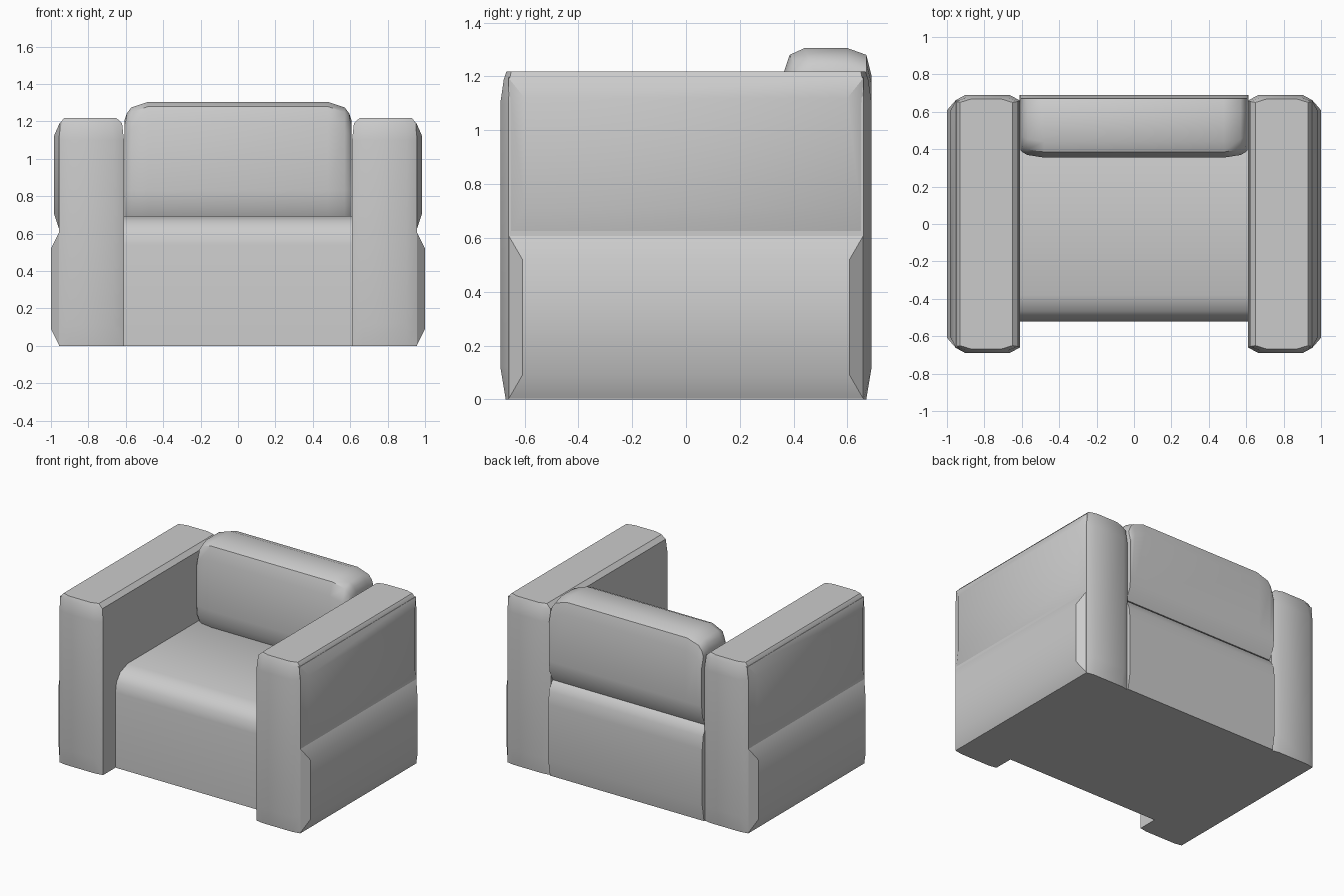
import bpy, bmesh, math

if "Cube" in bpy.data.objects:
    bpy.data.objects.remove(bpy.data.objects["Cube"])


def loft(name, rings, mirror=False):
    """Skin a stack of equal-length closed rings, cap both ends."""
    bm = bmesh.new()
    vs = [[bm.verts.new(p) for p in r] for r in rings]
    n = len(rings[0])
    for a, b in zip(vs, vs[1:]):
        for i in range(n):
            j = (i + 1) % n
            bm.faces.new((a[i], a[j], b[j], b[i]))
    bm.faces.new(vs[0])
    bm.faces.new(vs[-1])
    bmesh.ops.recalc_face_normals(bm, faces=bm.faces[:])
    me = bpy.data.meshes.new(name)
    bm.to_mesh(me)
    bm.free()
    ob = bpy.data.objects.new(name, me)
    bpy.context.collection.objects.link(ob)
    bpy.ops.object.select_all(action='DESELECT')
    ob.select_set(True)
    bpy.context.view_layer.objects.active = ob
    bpy.ops.object.shade_smooth_by_angle(angle=math.radians(35))
    if mirror:
        ob.modifiers.new("Mirror", 'MIRROR').use_bisect_axis[0] = False
    return ob


def plan(z, xi, xo, ye, yc):
    """Chamfered plan outline of an arm at height z."""
    a, b = xi + 0.055, xo - 0.055
    return [(xi, -yc, z), (a, -ye, z), (b, -ye, z), (xo, -yc, z),
            (xo, yc, z), (b, ye, z), (a, ye, z), (xi, yc, z)]


def rect(x, y, z0, z1):
    return [(x, -y, z0), (x, y, z0), (x, y, z1), (x, -y, z1)]


# Arms: rounded upright slabs
loft("arm", [plan(0.0, 0.61, 0.957, 0.67, 0.66),
             plan(0.12, 0.61, 0.957, 0.69, 0.66),
             plan(1.10, 0.61, 0.957, 0.69, 0.66),
             plan(1.19, 0.62, 0.952, 0.677, 0.655),
             plan(1.218, 0.65, 0.93, 0.667, 0.65)], mirror=True)

# Outer side pads, two per arm
loft("lower_side_pad", [rect(0.93, 0.66, 0.0, 0.61), rect(0.955, 0.66, 0.0, 0.61),
                        rect(1.0, 0.608, 0.09, 0.52)], mirror=True)
loft("upper_side_pad", [rect(0.93, 0.66, 0.61, 1.19), rect(0.952, 0.66, 0.61, 1.195),
                        rect(0.985, 0.60, 0.71, 1.12)], mirror=True)

# Seat: side profile stretched between the arms
seat = [(-0.52, 0), (-0.52, 0.54), (-0.508, 0.61), (-0.465, 0.665), (-0.38, 0.695),
        (0.61, 0.695), (0.65, 0.67), (0.68, 0.61), (0.69, 0.52), (0.69, 0.12), (0.67, 0)]
loft("seat", [[(x, y, z) for y, z in seat] for x in (-0.612, 0.612)])

# Back cushion: side profile that shrinks toward both ends
back = [(0.39, 0.69), (0.362, 0.75), (0.355, 0.83), (0.355, 1.19), (0.385, 1.28), (0.44, 1.305),
        (0.60, 1.305), (0.67, 1.28), (0.69, 1.20), (0.69, 0.83), (0.68, 0.75), (0.645, 0.68)]


def back_ring(x, front, drop):
    return [(x, y + front * (y < 0.5), z - drop * (z > 1)) for y, z in back]


ends = [(0.48, 0, 0), (0.57, 0.014, 0.03), (0.595, 0.028, 0.063), (0.607, 0.04, 0.10)]
loft("back_cushion", [back_ring(-x, f, d) for x, f, d in reversed(ends)] +
     [back_ring(x, f, d) for x, f, d in ends])
